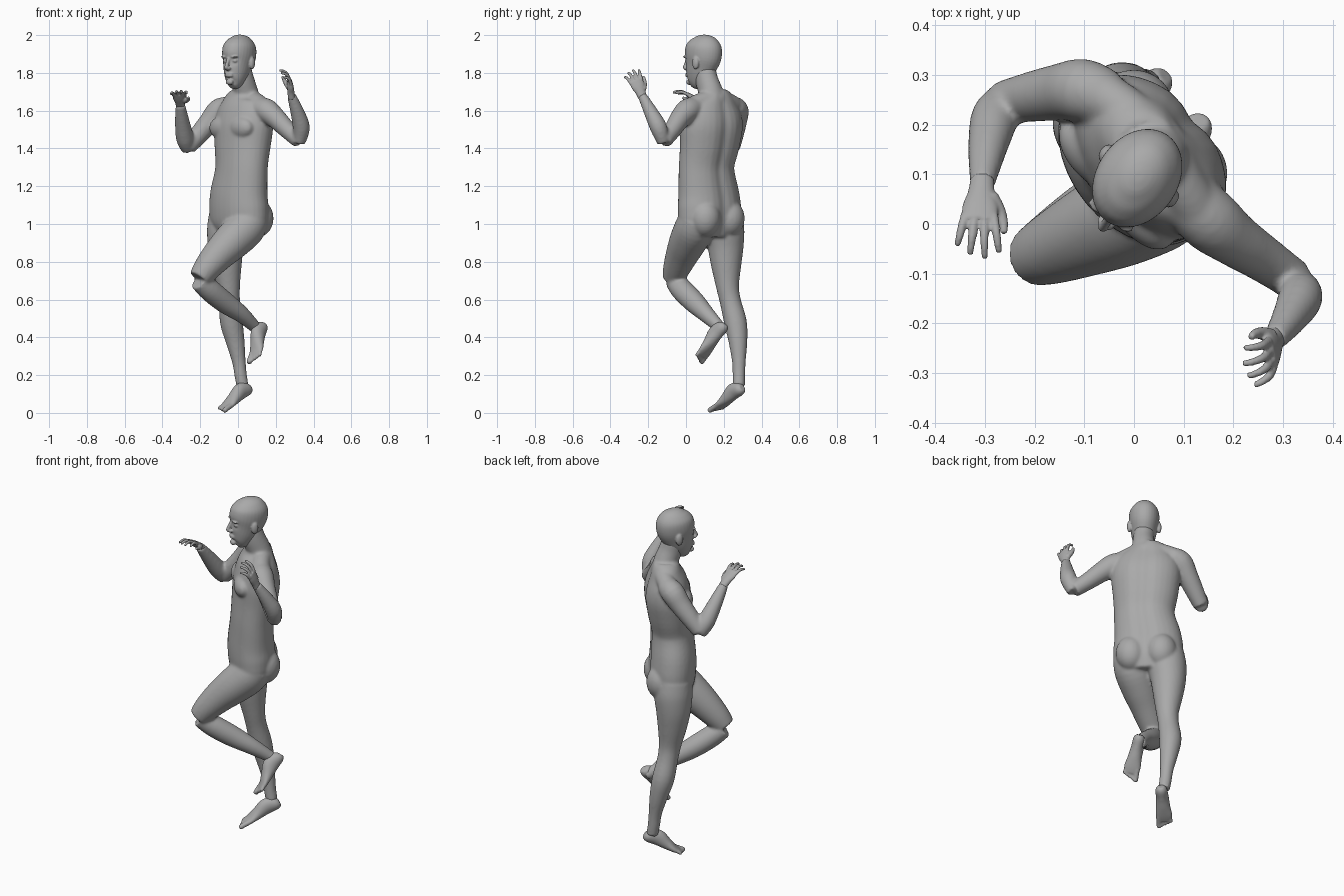
import bpy, bmesh
from math import sin, cos, pi, exp, radians
from mathutils import Vector, Matrix

cube = bpy.data.objects.get("Cube")
if cube:
    bpy.data.objects.remove(cube)

grey = bpy.data.materials.new("plain_grey")
grey.use_nodes = True
grey.diffuse_color = (0.4, 0.4, 0.4, 1)
grey.node_tree.nodes["Principled BSDF"].inputs["Base Color"].default_value = (0.4, 0.4, 0.4, 1)

UP = Vector((0, 0, 1))
X = Vector((1, 0, 0))


def smooth_path(stations, steps=4):
    """Catmull-Rom interpolation of station tuples."""
    pts = [stations[0]] + list(stations) + [stations[-1]]
    out = []
    for a, b, c, d in zip(pts, pts[1:], pts[2:], pts[3:]):
        for k in range(steps):
            t = k / steps
            out.append([0.5 * (2 * q + (r - p) * t + (2 * p - 5 * q + 4 * r - s) * t * t
                               + (3 * q - p - 3 * r + s) * t ** 3)
                        for p, q, r, s in zip(a, b, c, d)])
    return out + [list(stations[-1])]


def loft(bm, stations, side=X, groove=0, sides=32):
    """Closed tube through (x, y, z, half_width, half_depth) stations."""
    stations = [tuple(s) if len(s) == 5 else (*s, s[3]) for s in stations]
    path = smooth_path(stations)
    centres = [Vector(p[:3]) for p in path]
    rings, made = [], []
    for i, p in enumerate(path):
        t = (centres[min(i + 1, len(path) - 1)] - centres[max(i - 1, 0)]).normalized()
        u = (side - t * side.dot(t)).normalized()
        v = t.cross(u)
        ring = []
        for k in range(sides):
            a = 2 * pi * k / sides
            dent = groove * exp(-(cos(a) / 0.2) ** 2) if sin(a) > 0 else 0
            ring.append(bm.verts.new(centres[i] + u * p[3] * cos(a) + v * p[4] * sin(a) * (1 - dent)))
        rings.append(ring)
        made += ring
    for r, s in zip(rings, rings[1:]):
        for k in range(sides):
            n = (k + 1) % sides
            bm.faces.new((r[k], r[n], s[n], s[k]))
    bm.faces.new(rings[0][::-1])
    bm.faces.new(rings[-1])
    return made


def blob(bm, centre, radii, left=X):
    """Ellipsoid with radii along left, depth and height."""
    back = UP.cross(left)
    turn = Matrix((left, back, UP)).transposed().to_4x4()
    bmesh.ops.create_uvsphere(bm, u_segments=24, v_segments=14, radius=1,
                              matrix=Matrix.Translation(centre) @ turn @ Matrix.Diagonal((*radii, 1)))


def finish(bm, name, voxel, rounds):
    """Fuse the overlapping volumes into one soft skin."""
    bmesh.ops.recalc_face_normals(bm, faces=bm.faces)
    for f in bm.faces:
        f.smooth = True
    mesh = bpy.data.meshes.new(name)
    bm.to_mesh(mesh)
    bm.free()
    mesh.materials.append(grey)
    ob = bpy.data.objects.new(name, mesh)
    bpy.context.collection.objects.link(ob)
    fuse = ob.modifiers.new("fuse", 'REMESH')
    fuse.mode = 'VOXEL'
    fuse.voxel_size = voxel
    fuse.use_smooth_shade = True
    soft = ob.modifiers.new("soften", 'SMOOTH')
    soft.factor = 0.5
    soft.iterations = rounds


# Torso, turned towards its right
yaw = radians(50)
left = Vector((cos(yaw), -sin(yaw), 0))
front = Vector((-sin(yaw), -cos(yaw), 0))
body = bmesh.new()
loft(body, [(.005, .125, .93, .10, .09), (.005, .125, 1.0, .18, .12), (.005, .125, 1.07, .19, .13),
            (.005, .12, 1.15, .183, .128), (.015, .11, 1.25, .168, .12), (.02, .11, 1.32, .165, .118),
            (.025, .125, 1.42, .178, .125), (.03, .135, 1.52, .188, .128), (.03, .14, 1.6, .175, .11),
            (.032, .145, 1.66, .13, .085), (.035, .14, 1.7, .075, .07)], left, groove=.12)
for s in (-1, 1):
    # Chest and buttocks
    blob(body, Vector((.03, .135, 1.51)) + left * .08 * s + front * .085, (.085, .048, .06), left)
    blob(body, Vector((.005, .125, 1.03)) + left * .083 * s - front * .06, (.083, .085, .1), left)

# Shoulder yoke and neck
loft(body, [(-.08, .27, 1.615, .05), (-.01, .22, 1.645, .05), (.05, .16, 1.66, .055),
            (.095, .08, 1.645, .05), (.14, .01, 1.61, .05)])
loft(body, [(.045, .14, 1.64, .085, .075), (.04, .13, 1.7, .066, .066),
            (.025, .11, 1.76, .058, .064), (.012, .1, 1.82, .055, .06)], left)

# Right arm: upper arm, forearm
loft(body, [(-.05, .25, 1.62, .055), (-.1, .268, 1.6, .064), (-.15, .265, 1.54, .057),
            (-.21, .255, 1.47, .05), (-.265, .245, 1.405, .042)])
loft(body, [(-.265, .25, 1.39, .032), (-.28, .215, 1.45, .047), (-.295, .15, 1.54, .039),
            (-.305, .08, 1.63, .025)])
# Left arm: upper arm, forearm
loft(body, [(.1, .06, 1.62, .055), (.15, .01, 1.6, .064), (.2, -.03, 1.56, .055),
            (.26, -.07, 1.5, .047), (.325, -.115, 1.44, .041)])
loft(body, [(.325, -.12, 1.43, .032), (.335, -.145, 1.51, .045), (.315, -.185, 1.59, .037),
            (.283, -.232, 1.68, .024)])
# Raised left leg: thigh, shin
loft(body, [(.075, .06, 1.04, .095), (.04, .045, .98, .105), (-.03, .012, .91, .1),
            (-.1, -.02, .84, .087), (-.165, -.05, .765, .072), (-.205, -.068, .71, .058)])
loft(body, [(-.205, -.06, .7, .052), (-.15, -.02, .65, .059), (-.07, .045, .585, .057),
            (.02, .11, .52, .044), (.09, .175, .455, .032), (.12, .195, .43, .03)])
# Standing right leg
loft(body, [(-.06, .2, 1.05, .095), (-.06, .205, .97, .104), (-.065, .21, .88, .095),
            (-.06, .213, .78, .08), (-.05, .22, .67, .061), (-.045, .235, .59, .056),
            (-.035, .262, .48, .06), (-.015, .275, .38, .05), (.005, .28, .27, .036),
            (.014, .28, .2, .033), (.025, .28, .14, .032)])
finish(body, "body", .008, 6)


def make_foot(name, heel, toe, side, inner):
    heel, toe, side = Vector(heel), Vector(toe), Vector(side)
    along = toe - heel
    side = (side - along * side.dot(along) / along.length_squared).normalized()
    up = side.cross(along).normalized() * -1

    def at(t, lift, across=0):
        return heel + along * t + up * lift + side * across

    bm = bmesh.new()
    loft(bm, [(*at(t, h), w, d) for t, h, w, d in (
        (0, .032, .018, .02), (.08, .032, .031, .034), (.28, .042, .034, .044),
        (.5, .028, .038, .033), (.7, .016, .045, .02), (.84, .012, .04, .012))], side)
    for i in range(5):
        r = .014 if i == 0 else .0095
        o = inner * (.032 - .0165 * i)
        end = 1 - .028 * i
        loft(bm, [(*at(.72, .014, o * .9), r), (*at(end - .08, .013, o), r),
                  (*at(end - .02, .01, o), r), (*at(end, .009, o), r * .5)], side, sides=12)
    finish(bm, name, .005, 4)


make_foot("right_foot", (.072, .308, .105), (-.095, .148, 0), (.7, -.7, 0), 1)
make_foot("left_foot", (.152, .222, .45), (.088, .062, .265), (.75, -.59, .32), -1)


def make_hand(name, wrist, fwd, palm, thumb, curl):
    wrist, fwd, palm, thumb = Vector(wrist), Vector(fwd).normalized(), Vector(palm), Vector(thumb)
    palm = (palm - fwd * palm.dot(fwd)).normalized()
    side = fwd.cross(palm)
    side *= 1 if side.dot(thumb) > 0 else -1
    bm = bmesh.new()
    loft(bm, [(*(wrist + fwd * d), w, h) for d, w, h in (
        (-.02, .024, .02), (.015, .027, .018), (.05, .036, .016), (.085, .036, .011))], side)
    for i in range(4):
        # Fingers bend joint by joint towards the palm
        spread = 1.5 - i
        p = wrist + fwd * (.078 - .004 * abs(spread)) + side * .019 * spread
        size = (.95, 1.08, 1, .82)[i]
        stations = [(*p, .0095)]
        for j, length in enumerate((.036, .026, .02)):
            a = radians(curl) * (j + .4)
            p = p + (fwd * cos(a) + palm * sin(a) + side * .13 * spread) * length * size
            stations.append((*p, .0088 - .0012 * j))
        loft(bm, stations, side, sides=12)
    base = wrist + fwd * .022 + side * .02
    loft(bm, [(*(base + side * a + fwd * b + palm * c), r) for a, b, c, r in (
        (0, 0, 0, .015), (.018, .025, .014, .013), (.028, .05, .024, .01),
        (.03, .07, .03, .007))], palm, sides=12)
    finish(bm, name, .004, 3)


make_hand("right_hand", (-.306, .075, 1.637), (-.06, -.8, .6), (0, -.5, -.85), (1, 0, 0), 24)
make_hand("left_hand", (.282, -.235, 1.685), (-.1, -.38, .92), (-.95, -.1, -.2), (0, 1, 0), 30)

# Head, turned a little less than the torso
turn = radians(35)
hl = Vector((cos(turn), -sin(turn), 0))
hf = Vector((-sin(turn), -cos(turn), 0))
mid = Vector((.005, .09, 0))


def face(l, f, z):
    return mid + hl * l + hf * f + UP * z


head = bmesh.new()
skull = loft(head, [(*face(0, f, z), w, d) for z, f, w, d in (
    (1.73, .065, .02, .02), (1.75, .048, .043, .05), (1.79, .03, .06, .072),
    (1.84, .013, .071, .092), (1.89, 0, .081, .106), (1.94, -.006, .079, .101),
    (1.975, -.008, .058, .076), (1.995, -.008, .032, .042), (2.002, -.008, .01, .012))], hl)
for s in (-1, 1):
    # Eye sockets, eyes, brows, nostrils, ears
    socket = face(.032 * s, .095, 1.865)
    for v in skull:
        v.co -= hf * .012 * exp(-((v.co - socket).length / .02) ** 2)
    blob(head, face(.031 * s, .08, 1.864), (.015, .014, .01), hl)
    blob(head, face(.03 * s, .09, 1.885), (.024, .012, .006), hl)
    blob(head, face(.011 * s, .106, 1.824), (.008, .011, .008), hl)
    blob(head, face(.08 * s, -.008, 1.853), (.013, .02, .034), hl)
loft(head, [(*face(0, f, z), w) for f, z, w in (
    (.094, 1.882, .009), (.104, 1.86, .009), (.114, 1.838, .01), (.117, 1.828, .01),
    (.1, 1.816, .008))], hl)
for z in (1.794, 1.783):
    blob(head, face(0, .094, z), (.025, .012, .006), hl)
blob(head, face(0, .088, 1.752), (.022, .015, .016), hl)
finish(head, "head", .0045, 3)
